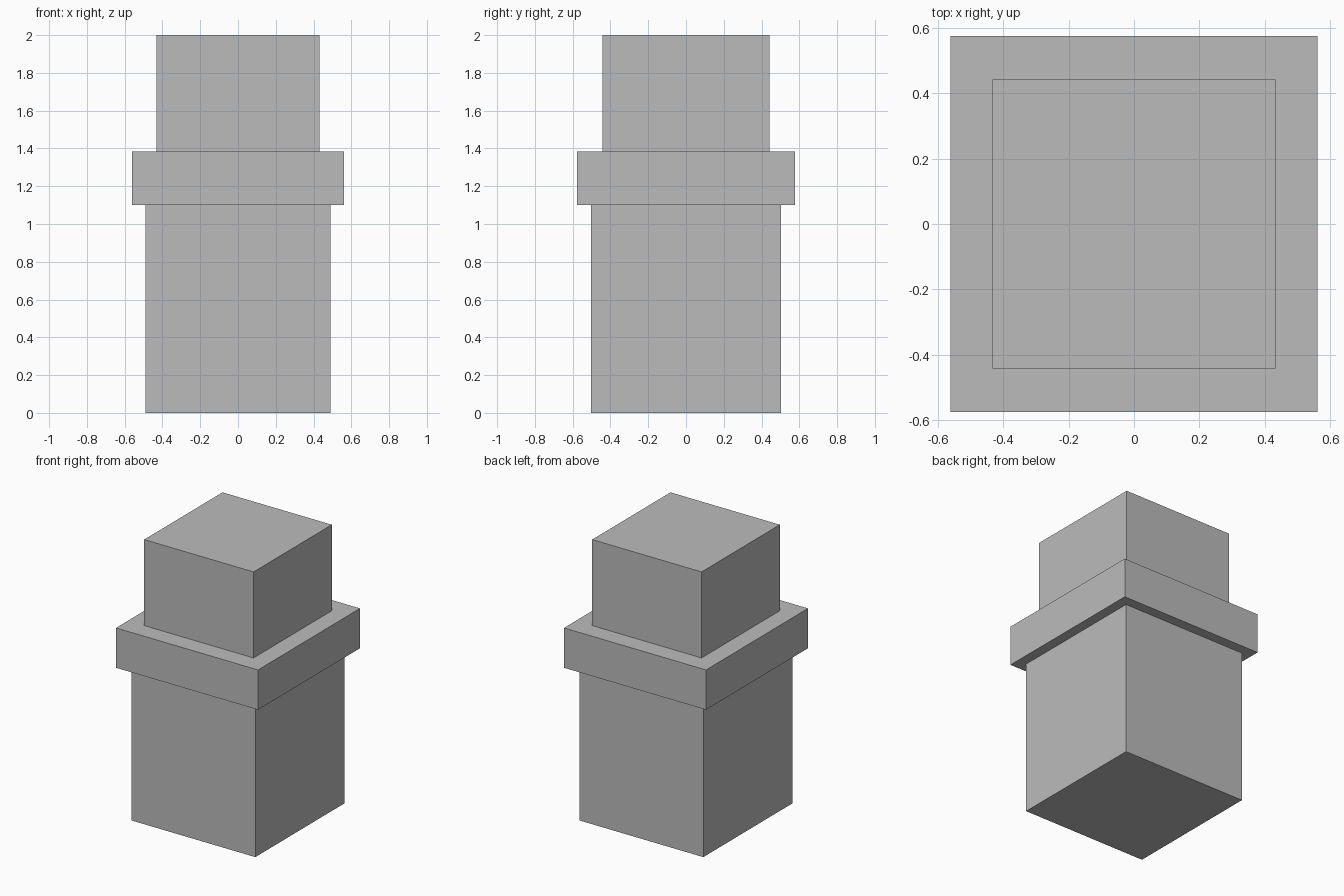
import bpy

if "Cube" in bpy.data.objects:
    bpy.data.objects.remove(bpy.data.objects["Cube"])

# One plain grey for the whole model
grey = bpy.data.materials.new("grey")
grey.diffuse_color = (0.5, 0.5, 0.5, 1.0)
grey.use_nodes = True
grey.node_tree.nodes["Principled BSDF"].inputs["Base Color"].default_value = grey.diffuse_color


def box(name, width, depth, bottom, top):
    """Axis-aligned box centred on x = y = 0, between two heights."""
    bpy.ops.mesh.primitive_cube_add(size=1, location=(0, 0, (bottom + top) / 2))
    obj = bpy.context.object
    obj.name = name
    obj.scale = (width, depth, top - bottom)
    bpy.ops.object.transform_apply(location=False, rotation=False, scale=True)
    obj.data.materials.append(grey)
    return obj


# Stacked parts: tall base, wide collar, narrower top block
box("base_block", 0.98, 1.008, 0.0, 1.10)
box("collar", 1.123, 1.152, 1.10, 1.385)
box("top_block", 0.865, 0.884, 1.385, 2.0)
